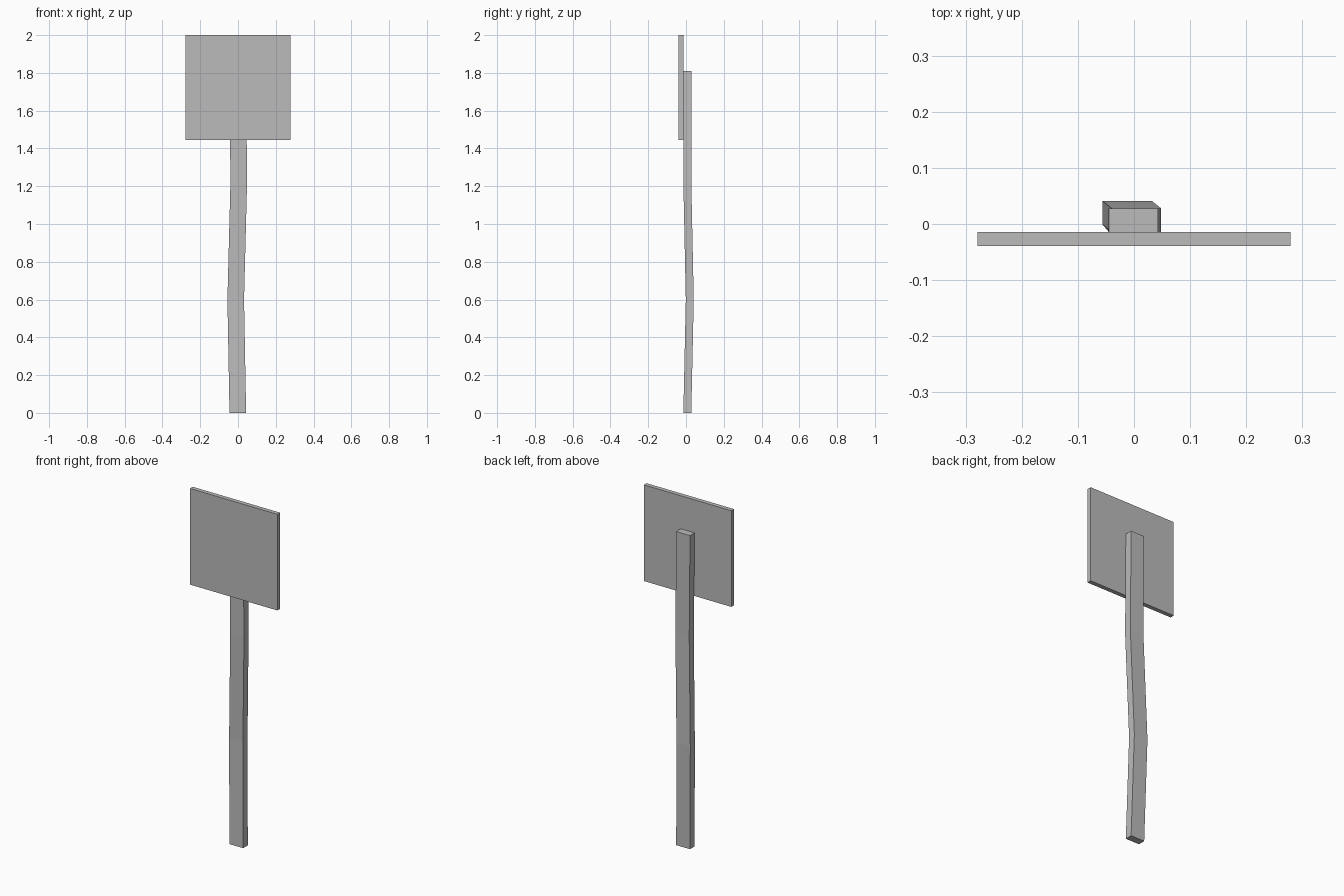
import bpy
import bmesh

cube = bpy.data.objects.get("Cube")
if cube:
    bpy.data.objects.remove(cube, do_unlink=True)


def make_material(name, colour):
    mat = bpy.data.materials.new(name)
    mat.use_nodes = True
    mat.diffuse_color = colour
    mat.node_tree.nodes["Principled BSDF"].inputs["Base Color"].default_value = colour
    return mat


def box_tube(name, rings, width, depth, mat):
    """Rectangular bar swept upwards through ring centres (x, y, z)."""
    bm = bmesh.new()
    corners = [(-1, -1), (1, -1), (1, 1), (-1, 1)]
    loops = [[bm.verts.new((x + sx * width / 2, y + sy * depth / 2, z))
              for sx, sy in corners] for x, y, z in rings]
    for low, high in zip(loops, loops[1:]):
        for i in range(4):
            j = (i + 1) % 4
            bm.faces.new((low[i], low[j], high[j], high[i]))
    bm.faces.new(loops[0][::-1])
    bm.faces.new(loops[-1])
    bmesh.ops.recalc_face_normals(bm, faces=bm.faces[:])
    mesh = bpy.data.meshes.new(name)
    bm.to_mesh(mesh)
    bm.free()
    mesh.materials.append(mat)
    obj = bpy.data.objects.new(name, mesh)
    bpy.context.collection.objects.link(obj)
    return obj


grey = make_material("plain grey", (0.5, 0.5, 0.5, 1))

# Slightly crooked post
post_path = [(-0.001, 0.007, 0), (-0.012, 0.02, 0.6),
             (0.004, 0.007, 1.22), (-0.001, 0.007, 1.81)]
box_tube("post", post_path, 0.088, 0.042, grey)

# Flat board fixed to the front of the post
box_tube("sign_board", [(0, -0.027, 1.445), (0, -0.027, 2)], 0.558, 0.025, grey)
